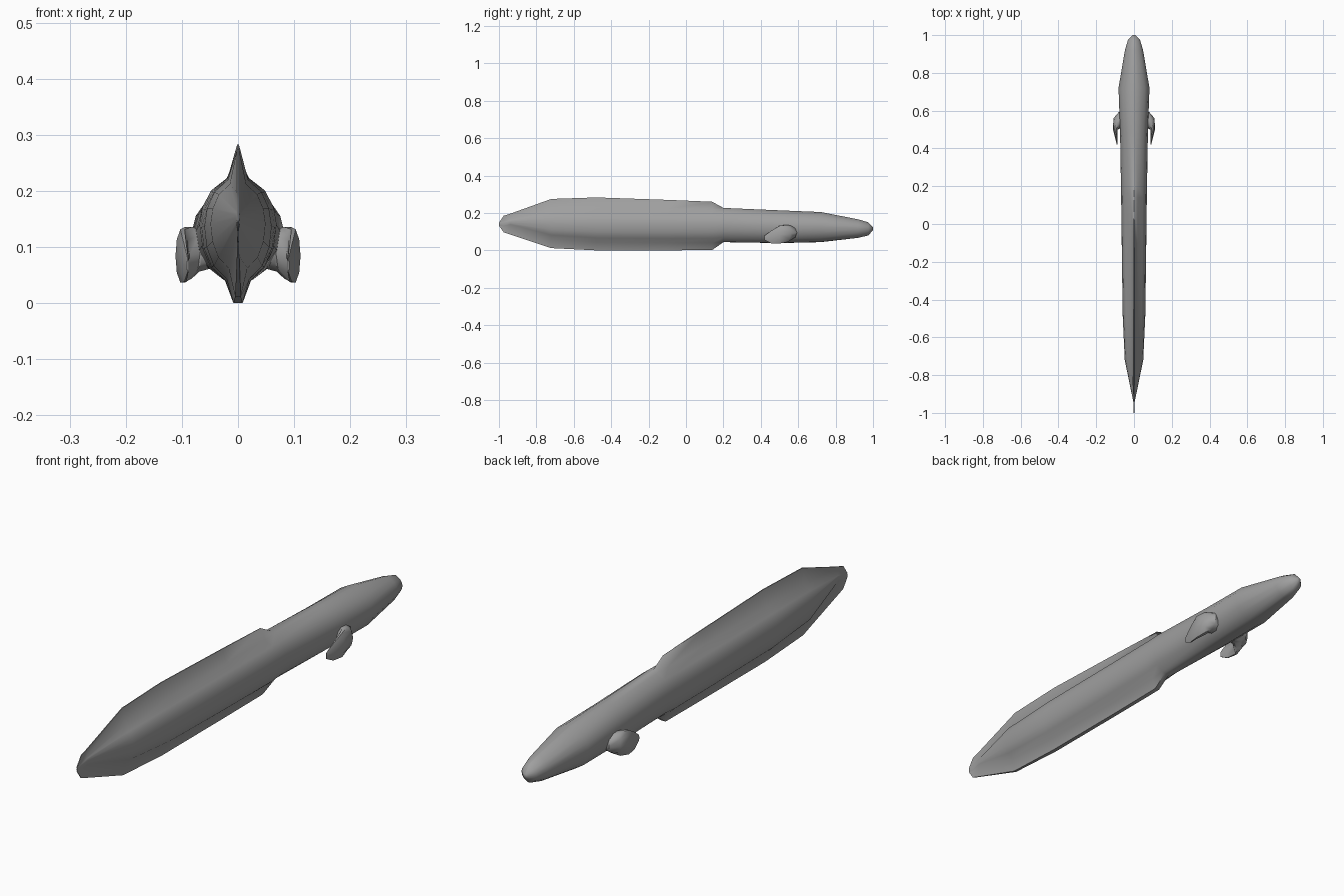
import bpy, bmesh, math
from mathutils import Vector

if "Cube" in bpy.data.objects:
    bpy.data.objects.remove(bpy.data.objects["Cube"])

skin = bpy.data.materials.new("grey skin")
skin.diffuse_color = (0.35, 0.35, 0.35, 1)
skin.use_nodes = True
skin.node_tree.nodes["Principled BSDF"].inputs["Base Color"].default_value = skin.diffuse_color


def loft(name, rings, angle):
    """Skin a list of equal closed rings, capping both ends."""
    bm = bmesh.new()
    rows = [[bm.verts.new(p) for p in ring] for ring in rings]
    n = len(rows[0])
    for a, b in zip(rows, rows[1:]):
        for i in range(n):
            j = (i + 1) % n
            bm.faces.new((a[i], a[j], b[j], b[i]))
    bm.faces.new(rows[0])
    bm.faces.new(rows[-1])
    bmesh.ops.remove_doubles(bm, verts=bm.verts, dist=0.0002)
    bmesh.ops.recalc_face_normals(bm, faces=bm.faces)
    mesh = bpy.data.meshes.new(name)
    bm.to_mesh(mesh)
    bm.free()
    mesh.materials.append(skin)
    ob = bpy.data.objects.new(name, mesh)
    bpy.context.collection.objects.link(ob)
    bpy.context.view_layer.objects.active = ob
    ob.select_set(True)
    bpy.ops.object.shade_smooth_by_angle(angle=math.radians(angle))
    ob.select_set(False)
    return ob


def body_ring(y, w, top, bottom, crest, keel, keel_w):
    """Rounded trunk section with a thin crest above and a keel below."""
    mid = bottom + (top - bottom) * 0.53
    up, down = top - mid, mid - bottom
    half = [(0.0015, crest), (0.30 * w, top), (0.70 * w, mid + 0.74 * up),
            (0.92 * w, mid + 0.38 * up), (w, mid), (0.93 * w, mid - 0.4 * down),
            (0.72 * w, mid - 0.75 * down), (0.34 * w, bottom), (keel_w, keel)]
    return [(x, y, z) for x, z in half] + [(-x, y, z) for x, z in reversed(half)]


# Body from snout to tail tip: y, half width, trunk top/bottom, crest, keel, keel width
sections = [
    (1.00, 0.008, 0.122, 0.108, 0.122, 0.108, 0.002),
    (0.975, 0.032, 0.146, 0.083, 0.150, 0.080, 0.005),
    (0.92, 0.048, 0.162, 0.069, 0.166, 0.067, 0.008),
    (0.72, 0.082, 0.200, 0.046, 0.205, 0.044, 0.010),
    (0.50, 0.074, 0.209, 0.041, 0.214, 0.039, 0.010),
    (0.20, 0.069, 0.222, 0.046, 0.227, 0.044, 0.010),
    (0.14, 0.068, 0.221, 0.040, 0.260, 0.002, 0.009),
    (-0.10, 0.065, 0.220, 0.040, 0.270, 0.000, 0.008),
    (-0.48, 0.060, 0.220, 0.043, 0.283, 0.000, 0.008),
    (-0.72, 0.049, 0.212, 0.062, 0.275, 0.012, 0.005),
    (-0.94, 0.004, 0.165, 0.135, 0.196, 0.085, 0.002),
    (-0.975, 0.002, 0.155, 0.125, 0.185, 0.097, 0.0015),
    (-1.00, 0.0012, 0.145, 0.135, 0.148, 0.132, 0.001),
]
loft("body", [body_ring(*s) for s in sections], 50)


# Side fins: centre, thickness direction angle in plan, half thickness, half height
fin_path = [
    ((0.045, 0.545, 0.095), 90, 0.046, 0.034),
    ((0.072, 0.548, 0.094), 80, 0.046, 0.040),
    ((0.088, 0.535, 0.090), 50, 0.032, 0.048),
    ((0.099, 0.500, 0.084), 5, 0.0125, 0.050),
    ((0.094, 0.455, 0.071), -10, 0.006, 0.035),
    ((0.089, 0.420, 0.067), -10, 0.002, 0.012),
]


def fin_ring(side, centre, plan, thick, height):
    a = math.radians(plan)
    across = Vector((math.cos(a), math.sin(a), 0)) * thick
    tall = Vector((0, 0, height))
    points = []
    for i in range(10):
        t = math.tau * i / 10
        p = Vector(centre) + across * math.cos(t) + tall * math.sin(t)
        points.append((side * p.x, p.y, p.z))
    return points


for side, label in ((1, "right"), (-1, "left")):
    loft(label + "_fin", [fin_ring(side, *f) for f in fin_path], 50)
